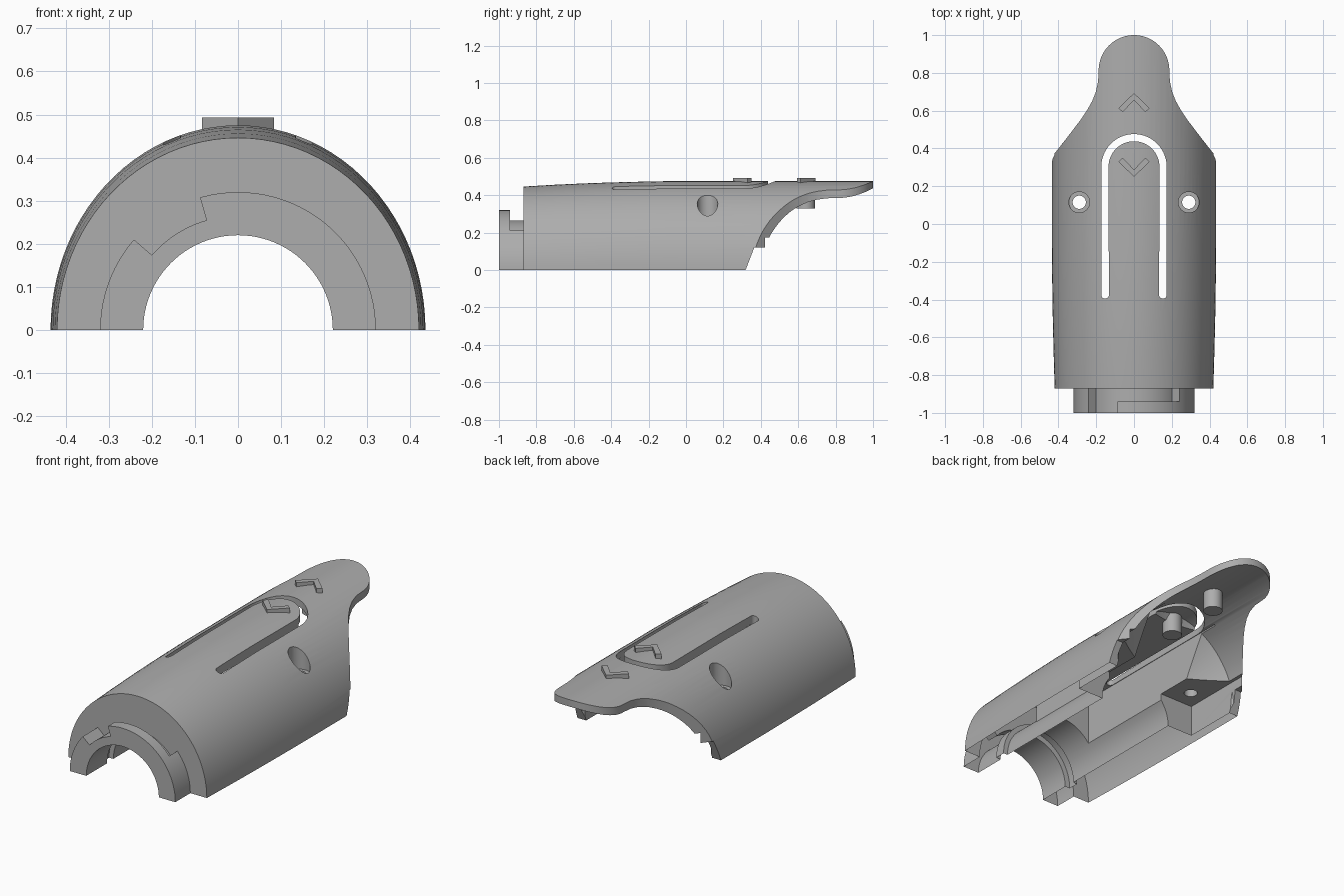
import bpy, bmesh
from math import sin, cos, pi, radians

if "Cube" in bpy.data.objects:
    bpy.data.objects.remove(bpy.data.objects["Cube"], do_unlink=True)

grey = bpy.data.materials.new("plain_grey")
grey.use_nodes = True
grey.diffuse_color = (0.42, 0.42, 0.42, 1)
grey.node_tree.nodes["Principled BSDF"].inputs["Base Color"].default_value = (0.42, 0.42, 0.42, 1)


def finish(name, bm):
    bmesh.ops.recalc_face_normals(bm, faces=bm.faces)
    mesh = bpy.data.meshes.new(name)
    bm.to_mesh(mesh)
    bm.free()
    mesh.materials.append(grey)
    ob = bpy.data.objects.new(name, mesh)
    bpy.context.collection.objects.link(ob)
    return ob


def loft(name, sections, n=96):
    """Solid through ellipses (y, half width, half height) on the y axis."""
    bm = bmesh.new()
    rings = [[bm.verts.new((rx * cos(2 * pi * i / n), y, rz * sin(2 * pi * i / n)))
              for i in range(n)] for y, rx, rz in sections]
    for a, b in zip(rings, rings[1:]):
        for i in range(n):
            j = (i + 1) % n
            bm.faces.new((a[i], a[j], b[j], b[i]))
    bm.faces.new(rings[0])
    bm.faces.new(rings[-1])
    return finish(name, bm)


def prism(name, points, lo, hi, axis="z"):
    """Extrude a 2D outline along z (xy points), y (xz) or x (yz)."""
    place = {"z": lambda a, b, t: (a, b, t),
             "y": lambda a, b, t: (a, t, b),
             "x": lambda a, b, t: (t, a, b)}[axis]
    bm = bmesh.new()
    low = [bm.verts.new(place(a, b, lo)) for a, b in points]
    high = [bm.verts.new(place(a, b, hi)) for a, b in points]
    bm.faces.new(low)
    bm.faces.new(high)
    for i in range(len(points)):
        j = (i + 1) % len(points)
        bm.faces.new((low[i], low[j], high[j], high[i]))
    return finish(name, bm)


def arc(cx, cy, r, a0, a1, n=32):
    return [(cx + r * cos(radians(a0 + (a1 - a0) * i / n)),
             cy + r * sin(radians(a0 + (a1 - a0) * i / n))) for i in range(n + 1)]


def box(name, x0, x1, y0, y1, z0, z1):
    return prism(name, [(x0, y0), (x1, y0), (x1, y1), (x0, y1)], z0, z1)


def disc(name, x, y, r, z0, z1):
    return prism(name, arc(x, y, r, 0, 360, 40)[:-1], z0, z1)


def combine(target, tool, operation="DIFFERENCE"):
    mod = target.modifiers.new("cut", "BOOLEAN")
    mod.operation = operation
    mod.solver = "EXACT"
    mod.object = tool
    bpy.context.view_layer.objects.active = target
    bpy.ops.object.modifier_apply(modifier=mod.name)
    bpy.data.objects.remove(tool, do_unlink=True)


def smooth(ob):
    bpy.ops.object.select_all(action="DESELECT")
    ob.select_set(True)
    bpy.context.view_layer.objects.active = ob
    bpy.ops.object.shade_smooth_by_angle(angle=radians(30))


# Neck with an L-shaped locking groove
neck = loft("neck", [(-1, 0.32, 0.32), (-0.8, 0.32, 0.32)])
for a0, a1, y0 in ((106, 139, -1.1), (41, 139, -0.94)):
    sector = arc(0, 0, 0.4, a0, a1) + arc(0, 0, 0.265, a1, a0)
    combine(neck, prism("groove", sector, y0, -0.75, "y"))

# Outer shell, slightly tapered towards the neck
body = loft("shell_body", [(-0.87, 0.42, 0.446), (-0.7, 0.425, 0.456), (-0.5, 0.43, 0.465),
                           (-0.3, 0.433, 0.471), (-0.1, 0.435, 0.475), (1.05, 0.435, 0.475)])

# Plan outline: wide body narrowing to a rounded tongue
side = [(0.5, -1.2), (0.5, 0.35), (0.435, 0.355), (0.36, 0.45), (0.28, 0.555),
        (0.25, 0.6), (0.222, 0.65), (0.202, 0.7), (0.19, 0.755)]
outline = side + arc(0, 0.813, 0.187, 0, 180, 48) + [(-x, y) for x, y in reversed(side)]
combine(body, prism("outline", outline, -1, 1), "INTERSECT")
combine(body, neck, "UNION")

# Bore with ring groove, flaring out to a thin shell at the back
combine(body, loft("bore", [(-1.1, 0.22, 0.22), (-0.82, 0.22, 0.22), (-0.819, 0.25, 0.25),
                            (-0.76, 0.25, 0.25), (-0.759, 0.224, 0.224), (0.2, 0.224, 0.224),
                            (0.34, 0.397, 0.437), (1.2, 0.397, 0.437)]))

# Rectangular cavity under the flexible button
combine(body, box("cavity", -0.176, 0.176, -0.58, 0.45, 0.05, 0.4))

# Slanted rear ends of the side walls
combine(body, prism("rear_slant", [(0.315, -0.01), (0.365, 0.12), (0.9, 0.12), (0.9, -0.01)],
                    -1, 1, "x"))

# Nut pockets and counterbored screw holes on both sides
for s in (-1, 1):
    x0, x1 = sorted((s * 0.1, s * 0.382))
    combine(body, box("nut_pocket", x0, x1, 0.01, 0.5, -0.1, 0.175))
    combine(body, disc("screw_hole", s * 0.29, 0.115, 0.035, -0.1, 0.6))
    combine(body, disc("counterbore", s * 0.29, 0.115, 0.055, 0.27, 0.6))

# U-shaped slot that frees the button
slot = (arc(0, 0.303, 0.173, 0, 180, 40) + arc(-0.153, -0.375, 0.02, 180, 360, 12)
        + arc(0, 0.303, 0.135, 180, 0, 40) + arc(0.153, -0.375, 0.02, 180, 360, 12))
combine(body, prism("slot", slot, 0.34, 0.6))

# Flat underside
combine(body, box("lower_half", -1, 1, -2, 2, -1, 0))
smooth(body)

# Raised arrow marks
for name, y, d in (("tongue_arrow", 0.693, 1), ("button_arrow", 0.25, -1)):
    half = [(0.083, -0.08), (0.06, -0.1), (0, -0.038)]
    marks = [(0, 0)] + half + [(-x, v) for x, v in reversed(half[:2])]
    prism(name, [(x, y + d * v) for x, v in marks], 0.45, 0.493)

# Pins below the tongue and the button
for name, y in (("tongue_pin", 0.64), ("button_pin", 0.31)):
    smooth(disc(name, 0, y, 0.05, 0.33, 0.455))
